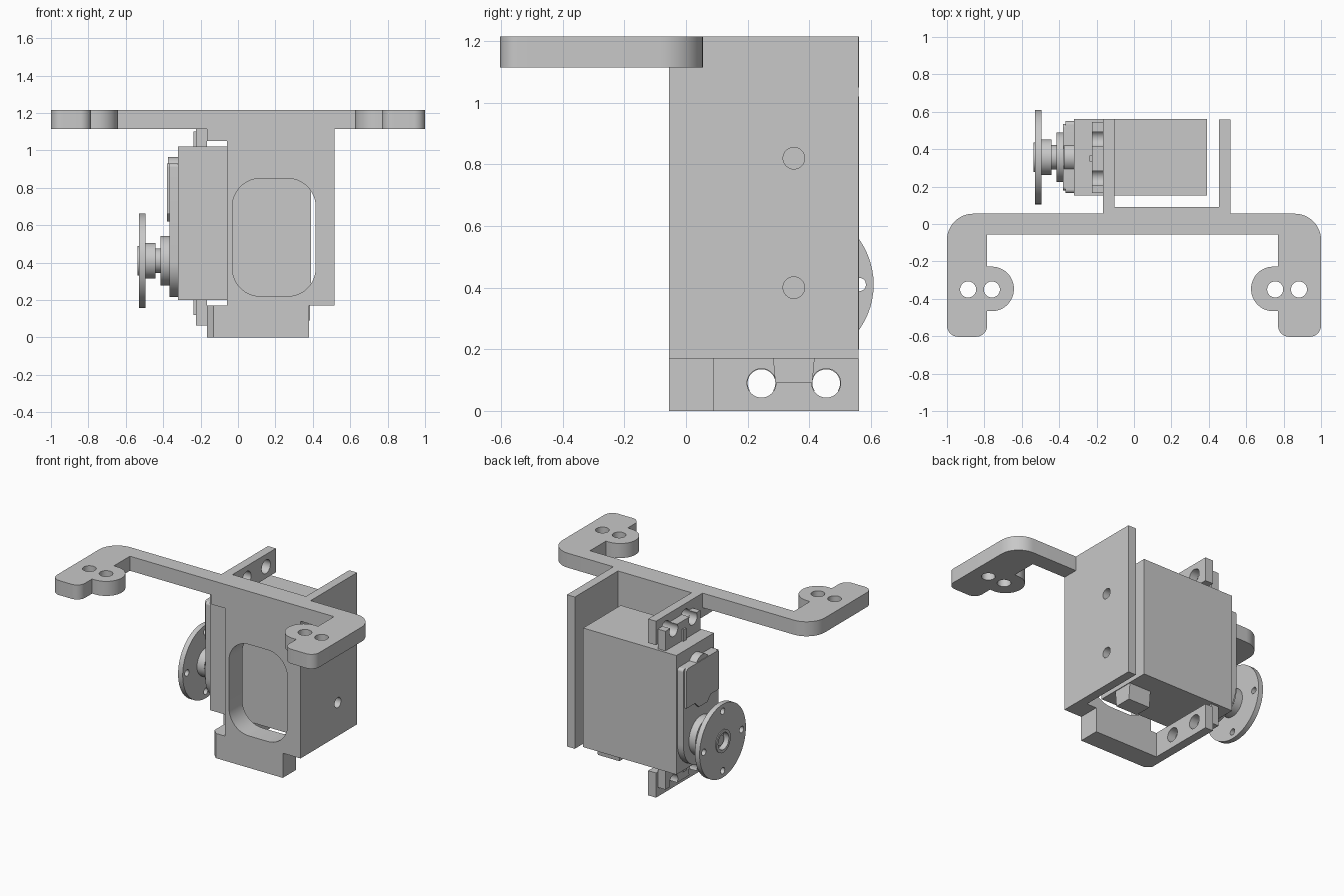
import bpy, bmesh, math
from mathutils import Vector

if "Cube" in bpy.data.objects:
    bpy.data.objects.remove(bpy.data.objects["Cube"])

grey = bpy.data.materials.new("plain grey")
grey.diffuse_color = (0.58, 0.58, 0.58, 1)
grey.use_nodes = True
grey.node_tree.nodes["Principled BSDF"].inputs["Base Color"].default_value = grey.diffuse_color


def circle(cx, cy, r, n=40):
    return [(cx + r * math.cos(2 * math.pi * i / n), cy + r * math.sin(2 * math.pi * i / n)) for i in range(n)]


def rect(u0, v0, u1, v1):
    return [(u0, v0), (u1, v0), (u1, v1), (u0, v1)]


def fillet(points, n=12):
    """Round each (u, v, radius) corner of a polygon."""
    out = []
    for i, (u, v, *r) in enumerate(points):
        p = Vector((u, v))
        if not r:
            out.append((u, v))
            continue
        a = (Vector(points[i - 1][:2]) - p).normalized()
        b = (Vector(points[(i + 1) % len(points)][:2]) - p).normalized()
        half = a.angle(b) / 2
        c = p + (a + b).normalized() * r[0] / math.sin(half)
        s = (p + a * r[0] / math.tan(half) - c).normalized()
        e = (p + b * r[0] / math.tan(half) - c).normalized()
        out += [tuple(c + s.slerp(e, k / n) * r[0]) for k in range(n + 1)]
    return out


def prism(name, axis, lo, hi, *loops):
    """Extrude an outline (with hole loops) along an axis from lo to hi."""
    cu = bpy.data.curves.new(name, 'CURVE')
    cu.dimensions, cu.fill_mode, cu.extrude = '2D', 'BOTH', (hi - lo) / 2
    for loop in loops:
        sp = cu.splines.new('POLY')
        sp.points.add(len(loop) - 1)
        for q, (u, v) in zip(sp.points, loop):
            q.co = (u, v, 0, 1)
        sp.use_cyclic_u = True
    tmp = bpy.data.objects.new("tmp", cu)
    me = bpy.data.meshes.new_from_object(tmp)
    bpy.data.objects.remove(tmp)
    mid = (lo + hi) / 2
    for vert in me.vertices:
        u, v, w = vert.co
        w += mid
        vert.co = {'x': (w, u, v), 'y': (u, w, v), 'z': (u, v, w)}[axis]
    bm = bmesh.new()
    bm.from_mesh(me)
    bmesh.ops.remove_doubles(bm, verts=bm.verts, dist=1e-5)
    bmesh.ops.recalc_face_normals(bm, faces=bm.faces)
    bm.to_mesh(me)
    bm.free()
    me.name = name
    me.materials.clear()
    me.materials.append(grey)
    ob = bpy.data.objects.new(name, me)
    bpy.context.collection.objects.link(ob)
    return ob


def union(base, parts):
    for p in parts:
        m = base.modifiers.new("join", 'BOOLEAN')
        m.operation, m.solver, m.object = 'UNION', 'EXACT', p
    me = bpy.data.meshes.new_from_object(base.evaluated_get(bpy.context.evaluated_depsgraph_get()))
    base.modifiers.clear()
    base.data = me
    for p in parts:
        bpy.data.objects.remove(p)


# Bracket: crossbar with two hooked arms and drilled lugs
bar = fillet([(-1, .055, .14), (-1, -.603, .06), (-.785, -.603, .06), (-.785, -.466),
              (-.642, -.466, .118), (-.642, -.228, .118), (-.785, -.228), (-.785, -.055),
              (.77, -.055), (.77, -.228), (.626, -.228, .118), (.626, -.466, .118),
              (.77, -.466), (.77, -.603, .06), (1, -.603, .06), (1, .055, .14)])
bracket = prism("bracket", 'z', 1.115, 1.215, bar,
                *[circle(x, -.35, .043) for x in (-.887, -.76, .755, .882)])

# Bracket: front plate with window, bottom strap, right wall, left tabs
window = fillet([(-.03, .22, .15), (.415, .22, .15), (.415, .85, .15), (-.03, .85, .15)])
plate = prism("front_plate", 'y', -.055, .09,
              [(-.06, .17), (.515, .17), (.515, 1.215), (-.165, 1.215), (-.165, 1.05), (-.06, 1.05)], window)
strap = prism("strap", 'z', 0, .17,
              [(-.13, -.055), (.38, -.055), (.38, .09), (-.165, .09), (-.165, -.02)])
wall = prism("right_wall", 'x', .455, .515, rect(.05, .17, .56, 1.215),
             circle(.35, .40, .035), circle(.35, .82, .035))
tabs = [prism("tab", 'x', -.165, -.105, rect(.05, z0, .562, z1),
              circle(.245, zh, .047), circle(.455, zh, .047))
        for z0, z1, zh in ((0, .17, .09), (1.05, 1.215, 1.13))]
union(bracket, [plate, strap, wall] + tabs)

# Motor body and the cable boss beneath it
prism("motor_body", 'x', -.32, .39, rect(.153, .2, .562, 1.02))
prism("cable_boss", 'x', .22, .385, [(.29, .09), (.41, .09), (.42, .2), (.28, .2)])


# Mounting flanges with open screw slots, mirrored top and bottom
def slot(cy, cz=.09, r=.045, z0=.065):
    a0 = math.asin((cz - z0) / r)
    return [(cy + r * math.cos(t), cz + r * math.sin(t))
            for t in [math.pi + a0 - i * (math.pi + 2 * a0) / 20 for i in range(21)]]


flange = [(.165, .065)] + slot(.245) + slot(.455) + [(.545, .065), (.545, .2), (.165, .2)]
for side, flip in (("lower", False), ("upper", True)):
    f = (lambda pts: [(u, 1.22 - v) for u, v in pts]) if flip else (lambda pts: pts)
    prism(side + "_flange", 'x', -.225, -.167, f(flange))
    prism(side + "_flange_rib", 'x', -.237, -.225, f(rect(.335, .12, .365, .2)))

# Gear cover: round at the bottom, raised panel with a bump on top
Y, Z = .357, .41
prism("gear_cover", 'x', -.365, -.32,
      fillet([(.165, .215, .19), (.55, .215, .19), (.55, .93, .02), (.165, .93, .02)]))
prism("cover_panel", 'x', -.379, -.365,
      fillet([(.18, .66), (.27, .66), (.31, .62), (.40, .62), (.44, .66), (.535, .66), (.535, .93, .02), (.18, .93, .02)]))
prism("cover_bump", 'x', -.375, -.319, circle(Y, .89, .075))

# Output shaft collars and the round horn
for name, lo, hi, r in (("bearing_collar", -.415, -.36, .133), ("shaft_neck", -.445, -.41, .065),
                        ("horn_hub", -.497, -.44, .096), ("shaft_screw", -.515, -.49, .035)):
    prism(name, 'x', lo, hi, circle(Y, Z, r, 48))
prism("horn_disc", 'x', -.53, -.495, circle(Y, Z, .252, 64), circle(Y, Z, .058),
      *[circle(Y + .205 * math.cos(k * math.pi / 2), Z + .205 * math.sin(k * math.pi / 2), .022, 20) for k in range(4)])
prism("horn_ring", 'x', -.536, -.497, circle(Y, Z, .078), circle(Y, Z, .058))

# Smooth round surfaces, keep edges crisp
bpy.ops.object.select_all(action='SELECT')
bpy.context.view_layer.objects.active = bracket
bpy.ops.object.shade_smooth_by_angle(angle=math.radians(30))
